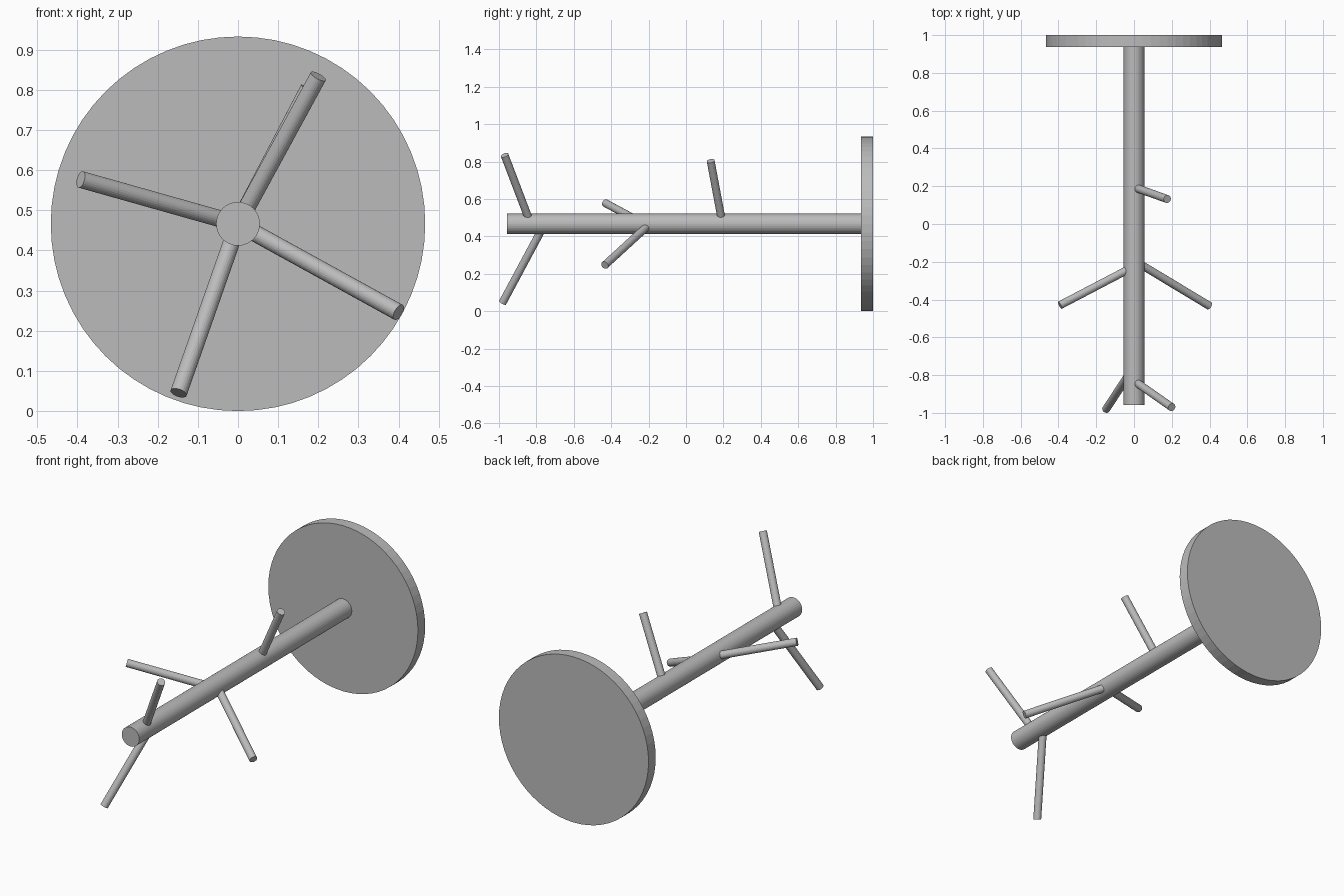
import bpy
from mathutils import Vector

if "Cube" in bpy.data.objects:
    bpy.data.objects.remove(bpy.data.objects["Cube"])

grey = bpy.data.materials.new("plain grey")
grey.diffuse_color = (0.5, 0.5, 0.5, 1)
grey.use_nodes = True
grey.node_tree.nodes["Principled BSDF"].inputs["Base Color"].default_value = grey.diffuse_color

ZC = 0.4665  # height of the main axis


def rod(name, start, end, radius, sides):
    """Capped cylinder between two points."""
    a, b = Vector(start), Vector(end)
    d = b - a
    bpy.ops.mesh.primitive_cylinder_add(vertices=sides, radius=radius, depth=d.length,
                                        location=(a + b) / 2)
    ob = bpy.context.object
    ob.rotation_euler = d.to_track_quat('Z', 'Y').to_euler()
    ob.name = name
    ob.data.materials.append(grey)
    return ob


# Round base plate and main pole
rod("base_plate", (0, 0.936, ZC), (0, 1, ZC), 0.4665, 64)
rod("pole", (0, -0.957, ZC), (0, 0.94, ZC), 0.0545, 32)

# Pegs: y where the axis meets the pole centre, then the tip centre
pegs = [
    (-0.83, (0.200, -0.970, 0.834)),
    (-0.755, (-0.148, -0.981, 0.045)),
    (-0.225, (-0.392, -0.430, 0.577)),
    (-0.193, (0.400, -0.434, 0.246)),
    (0.195, (0.176, 0.132, 0.803)),
]
for i, (y, tip) in enumerate(pegs):
    rod(f"peg_{i + 1}", (0, y, ZC), tip, 0.0212, 24)
